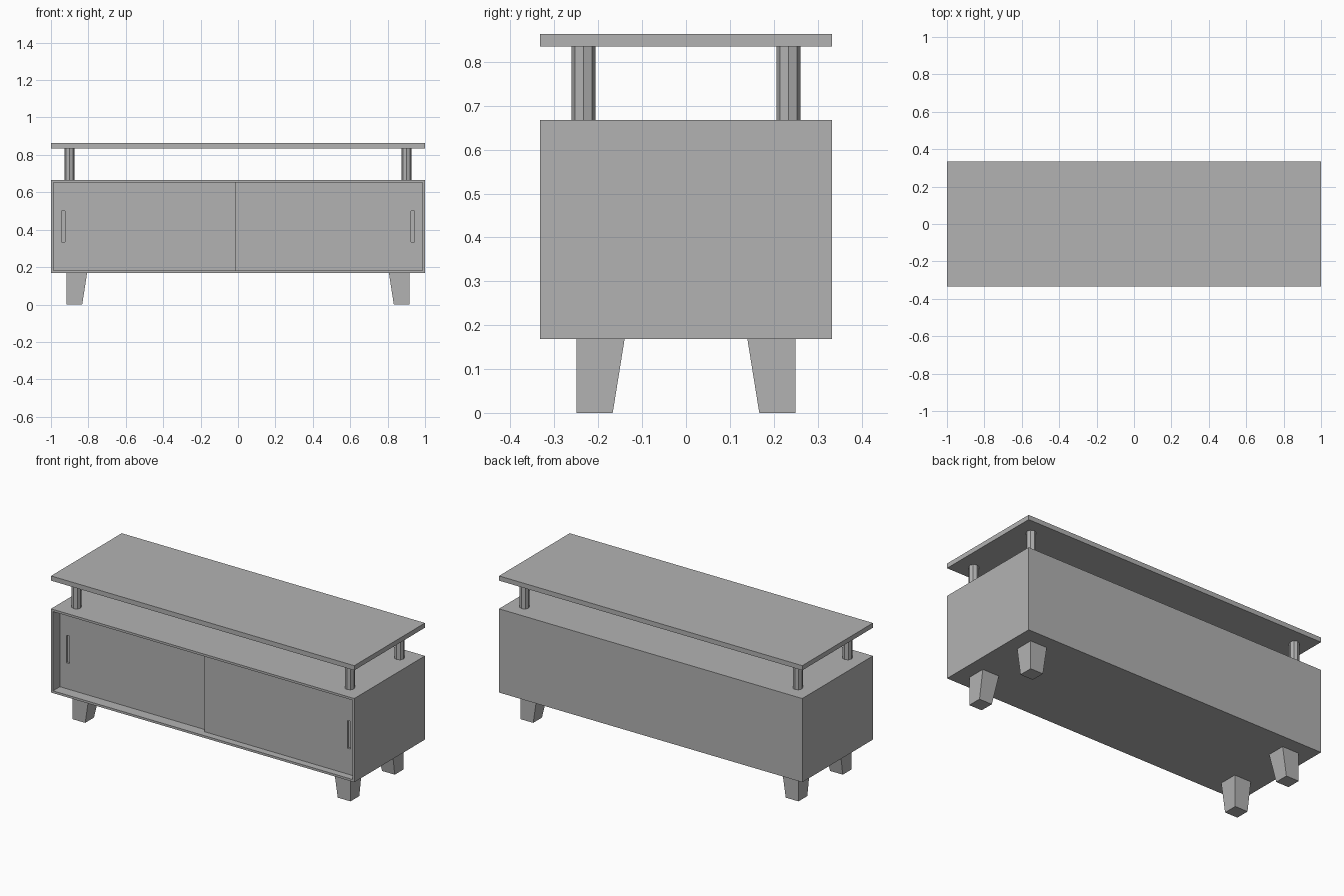
import bpy
import bmesh

if "Cube" in bpy.data.objects:
    bpy.data.objects.remove(bpy.data.objects["Cube"], do_unlink=True)

# Single flat colour
GREY = (0.448, 0.448, 0.448, 1.0)
grey = bpy.data.materials.new("plain grey")
grey.use_nodes = True
grey.diffuse_color = GREY
grey.node_tree.nodes["Principled BSDF"].inputs["Base Color"].default_value = GREY


def finish(name, bm):
    bmesh.ops.recalc_face_normals(bm, faces=bm.faces)
    mesh = bpy.data.meshes.new(name)
    bm.to_mesh(mesh)
    bm.free()
    mesh.materials.append(grey)
    obj = bpy.data.objects.new(name, mesh)
    bpy.context.scene.collection.objects.link(obj)
    return obj


def box(name, x, y, z):
    """Box from (min, max) ranges along each axis."""
    bm = bmesh.new()
    bmesh.ops.create_cube(bm, size=1)
    for v in bm.verts:
        v.co = [r[0] if c < 0 else r[1] for c, r in zip(v.co, (x, y, z))]
    return finish(name, bm)


def door(name, x, front, slot_x):
    """Sliding door with a recessed finger slot."""
    panel = box(name, x, (front, front + 0.022), (BOTTOM + WALL, TOP - WALL))
    cutter = box("slot_cutter", (slot_x - 0.01, slot_x + 0.01),
                 (front - 0.02, front + 0.012), (0.335, 0.5))
    cutter.hide_render = True
    cut = panel.modifiers.new("finger slot", 'BOOLEAN')
    cut.operation = 'DIFFERENCE'
    cut.solver = 'EXACT'
    cut.object = cutter
    bpy.context.view_layer.objects.active = panel
    bpy.ops.object.modifier_apply(modifier=cut.name)
    bpy.data.objects.remove(cutter, do_unlink=True)


def leg(name, sx, sy):
    """Leg with upright outer faces and tapered inner faces."""
    bm = bmesh.new()
    rings = []
    for z, ix, iy in ((0, 0.833, 0.167), (BOTTOM, 0.807, 0.14)):
        corners = ((0.917, 0.25), (ix, 0.25), (ix, iy), (0.917, iy))
        rings.append([bm.verts.new((sx * x, sy * y, z)) for x, y in corners])
    low, high = rings
    bm.faces.new(low)
    bm.faces.new(high)
    for i in range(4):
        j = (i + 1) % 4
        bm.faces.new((low[i], low[j], high[j], high[i]))
    finish(name, bm)


def post(name, sx, sy):
    """Eight-sided post between cabinet and raised top."""
    bm = bmesh.new()
    bmesh.ops.create_cone(bm, cap_ends=True, segments=8, radius1=0.0275,
                          radius2=0.0275, depth=SHELF - TOP)
    bmesh.ops.translate(bm, verts=bm.verts,
                        vec=(sx * 0.901, sy * 0.234, (SHELF + TOP) / 2))
    finish(name, bm)


W, D = 1.0, 0.333
BOTTOM, TOP, SHELF = 0.168, 0.667, 0.835
WALL = 0.0133

# Cabinet shell
box("cabinet_bottom", (-W, W), (-D, D), (BOTTOM, BOTTOM + WALL))
box("cabinet_top", (-W, W), (-D, D), (TOP - WALL, TOP))
inner_z = (BOTTOM + WALL, TOP - WALL)
box("cabinet_right_side", (-W, WALL - W), (-D, D), inner_z)
box("cabinet_left_side", (W - WALL, W), (-D, D), inner_z)
box("cabinet_back", (WALL - W, W - WALL), (D - WALL, D), inner_z)

# Overlapping sliding doors
door("right_sliding_door", (WALL - W, 0.016), -D + 0.065, -0.935)
door("left_sliding_door", (-0.016, W - WALL), -D + 0.042, 0.935)

# Raised top
box("raised_top", (-W, W), (-D, D), (SHELF, 0.863))

# Legs and posts at the four corners
for sx, side in ((-1, "right"), (1, "left")):
    for sy, end in ((-1, "front"), (1, "back")):
        leg(f"{end}_{side}_leg", sx, sy)
        post(f"{end}_{side}_post", sx, sy)
